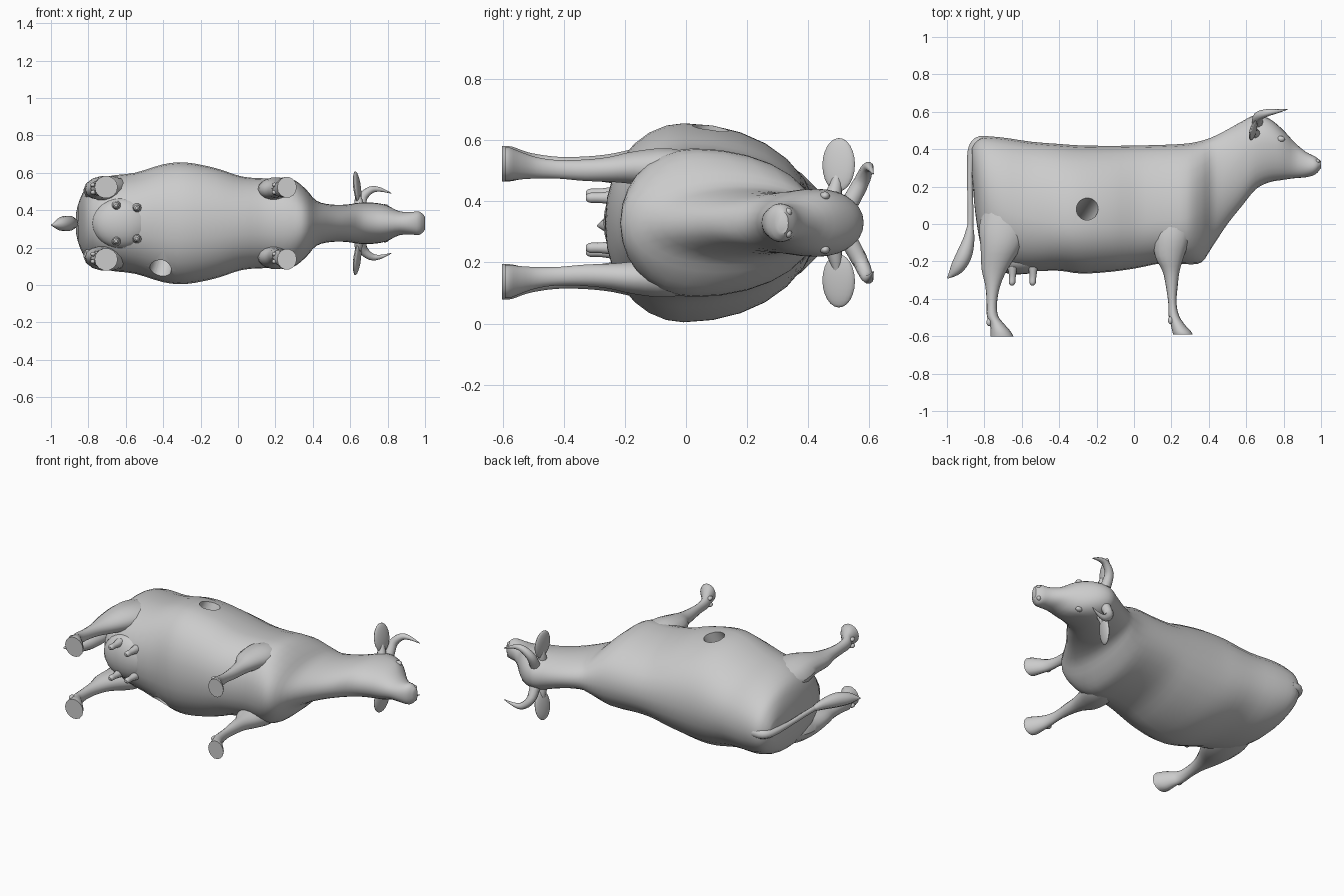
import bpy, bmesh, math
from mathutils import Vector, Matrix

if "Cube" in bpy.data.objects:
    bpy.data.objects.remove(bpy.data.objects["Cube"])

MID = 0.33  # height of the animal's symmetry plane (it lies on its side)
hide = bpy.data.materials.new("hide_grey")
hide.diffuse_color = (0.6, 0.6, 0.6, 1)
hide.use_nodes = True
hide.node_tree.nodes["Principled BSDF"].inputs["Base Color"].default_value = hide.diffuse_color


def smooth_rows(rows, n):
    """Catmull-Rom interpolation between table rows."""
    out = []
    for i in range(len(rows) - 1):
        p = [rows[max(0, min(len(rows) - 1, i + k))] for k in (-1, 0, 1, 2)]
        for s in range(n):
            t = s / n
            out.append([0.5 * (2 * b + (c - a) * t + (2 * a - 5 * b + 4 * c - d) * t * t
                               + (3 * b - a - 3 * c + d) * t ** 3) for a, b, c, d in zip(*p)])
    return out + [list(rows[-1])]


def finish(name, bm, angle=40):
    bmesh.ops.recalc_face_normals(bm, faces=bm.faces)
    me = bpy.data.meshes.new(name)
    bm.to_mesh(me)
    bm.free()
    ob = bpy.data.objects.new(name, me)
    bpy.context.collection.objects.link(ob)
    me.materials.append(hide)
    shade(ob, angle)
    return ob


def shade(ob, angle=40):
    bpy.ops.object.select_all(action='DESELECT')
    ob.select_set(True)
    bpy.context.view_layer.objects.active = ob
    bpy.ops.object.shade_smooth_by_angle(angle=math.radians(angle))


def loft(name, rings, angle=40):
    bm = bmesh.new()
    loops = [[bm.verts.new(p) for p in r] for r in rings]
    n = len(loops[0])
    for a, b in zip(loops, loops[1:]):
        for i in range(n):
            bm.faces.new((a[i], a[(i + 1) % n], b[(i + 1) % n], b[i]))
    bm.faces.new(loops[0])
    bm.faces.new(loops[-1])
    return finish(name, bm, angle)


def tube(name, rows, n=10, steps=4):
    """Round tapered tube; rows are x, y, z, radius."""
    rows = smooth_rows(rows, steps)
    pts = [Vector(r[:3]) for r in rows]
    rings = []
    for i, p in enumerate(pts):
        d = pts[min(i + 1, len(pts) - 1)] - pts[max(i - 1, 0)]
        q = d.to_track_quat('Z', 'Y')
        rings.append([p + q @ Vector((math.cos(a), math.sin(a), 0)) * max(rows[i][3], 0.002)
                      for a in (2 * math.pi * k / n for k in range(n))])
    return loft(name, rings)


def ball(name, c, r, rot=None):
    bm = bmesh.new()
    bmesh.ops.create_uvsphere(bm, u_segments=20, v_segments=12, radius=1)
    m = Matrix.Translation(c) @ (rot or Matrix()) @ Matrix.Diagonal((*r, 1))
    bmesh.ops.transform(bm, matrix=m, verts=bm.verts)
    return finish(name, bm)


# Trunk, neck and head: x, back y, belly y, widest y, half width
SECTIONS = [
    (-0.865, 0.41, 0.25, 0.34, 0.06), (-0.845, 0.44, 0.03, 0.26, 0.13),
    (-0.80, 0.467, -0.17, 0.15, 0.205), (-0.70, 0.462, -0.23, 0.08, 0.25),
    (-0.55, 0.44, -0.25, 0.03, 0.27), (-0.40, 0.428, -0.25, 0.0, 0.315),
    (-0.28, 0.42, -0.265, -0.01, 0.325), (-0.12, 0.418, -0.255, -0.01, 0.295),
    (0.02, 0.42, -0.235, 0.0, 0.25), (0.15, 0.423, -0.21, 0.02, 0.24),
    (0.28, 0.43, -0.215, 0.03, 0.24), (0.36, 0.445, -0.205, 0.08, 0.185),
    (0.42, 0.465, -0.12, 0.16, 0.12), (0.50, 0.505, 0.0, 0.26, 0.10),
    (0.58, 0.55, 0.10, 0.36, 0.10), (0.65, 0.582, 0.185, 0.42, 0.11),
    (0.72, 0.565, 0.222, 0.43, 0.11), (0.79, 0.51, 0.235, 0.41, 0.098),
    (0.86, 0.435, 0.245, 0.34, 0.065), (0.92, 0.385, 0.25, 0.31, 0.06),
    (0.97, 0.36, 0.265, 0.31, 0.062), (1.0, 0.335, 0.30, 0.318, 0.035)]
rings = []
for x, top, bot, mid, hw in smooth_rows(SECTIONS, 3):
    ring = []
    for k in range(28):
        a = 2 * math.pi * k / 28
        s, c = math.sin(a), math.cos(a)
        y = mid + s * ((top - mid) if s > 0 else (mid - bot))
        ring.append((x, y, MID + hw * math.copysign(abs(c) ** 0.92, c)))
    rings.append(ring)
body = loft("body", rings)

# Slanted round tunnel through the flank
p, q = Vector((-0.25, 0.08, 0.64)), Vector((-0.41, -0.15, 0.10))
bm = bmesh.new()
bmesh.ops.create_cone(bm, cap_ends=True, segments=32, radius1=0.058, radius2=0.058, depth=0.95)
axis = (p - q).to_track_quat('Z', 'Y').to_matrix().to_4x4()
bmesh.ops.transform(bm, matrix=Matrix.Translation((p + q) / 2) @ axis, verts=bm.verts)
cutter = finish("tunnel_cutter", bm)
cut = body.modifiers.new("tunnel", 'BOOLEAN')
cut.operation, cut.solver, cut.object = 'DIFFERENCE', 'EXACT', cutter
bpy.context.view_layer.objects.active = body
bpy.ops.object.modifier_apply(modifier="tunnel")
bpy.data.objects.remove(cutter)
shade(body)

# Legs: x, y, sideways offset, x radius, sideways radius
REAR = [(-0.68, 0.16, 0.15, 0.10, 0.07), (-0.69, 0.0, 0.17, 0.135, 0.08),
        (-0.71, -0.12, 0.185, 0.11, 0.068), (-0.745, -0.24, 0.178, 0.07, 0.05),
        (-0.755, -0.33, 0.18, 0.04, 0.038), (-0.76, -0.42, 0.183, 0.028, 0.034),
        (-0.757, -0.49, 0.188, 0.03, 0.038), (-0.735, -0.53, 0.19, 0.037, 0.046),
        (-0.715, -0.57, 0.193, 0.052, 0.058), (-0.705, -0.602, 0.193, 0.062, 0.06)]
FRONT = [(0.22, 0.10, 0.15, 0.08, 0.06), (0.205, -0.05, 0.175, 0.10, 0.07),
         (0.19, -0.17, 0.18, 0.078, 0.055), (0.198, -0.25, 0.175, 0.046, 0.042),
         (0.202, -0.33, 0.172, 0.032, 0.036), (0.205, -0.42, 0.175, 0.022, 0.031),
         (0.213, -0.49, 0.18, 0.028, 0.036), (0.235, -0.54, 0.187, 0.038, 0.046),
         (0.255, -0.575, 0.192, 0.05, 0.055), (0.262, -0.592, 0.192, 0.052, 0.056)]

for side, tag in ((1, "upper"), (-1, "lower")):
    for name, rows in (("rear_leg", REAR), ("front_leg", FRONT)):
        rings = [[(x + rx * math.cos(a), y, MID + side * (o + rz * math.sin(a)))
                  for a in (2 * math.pi * k / 14 for k in range(14))]
                 for x, y, o, rx, rz in smooth_rows(rows, 3)]
        loft(f"{tag}_{name}", rings)
    # Dewclaws behind the hooves
    for x, y in ((-0.775, -0.525), (0.195, -0.515)):
        for o in (0.165, 0.205):
            ball(f"{tag}_dewclaw", (x, y, MID + side * o), (0.014, 0.02, 0.012))
    # Horn, ear, eye and nostril
    tube(f"{tag}_horn", [(0.66, 0.54, MID + side * 0.07, 0.03), (0.665, 0.575, MID + side * 0.135, 0.026),
                         (0.71, 0.594, MID + side * 0.178, 0.02), (0.76, 0.602, MID + side * 0.18, 0.012),
                         (0.82, 0.613, MID + side * 0.16, 0.002)])
    ball(f"{tag}_ear", (0.637, 0.50, MID + side * 0.19), (0.016, 0.055, 0.088),
         Matrix.Rotation(side * -0.12, 4, 'Y') @ Matrix.Rotation(-0.25, 4, 'Z'))
    tube(f"{tag}_ear_base", [(0.65, 0.48, MID + side * 0.08, 0.03), (0.645, 0.49, MID + side * 0.12, 0.022),
                             (0.64, 0.495, MID + side * 0.16, 0.012)])
    ball(f"{tag}_eye", (0.785, 0.455, MID + side * 0.088), (0.022, 0.016, 0.014))
    ball(f"{tag}_nostril", (0.98, 0.335, MID + side * 0.035), (0.014, 0.012, 0.014))
    # Teats
    for x, o in ((-0.65, 0.095), (-0.54, 0.082)):
        tube(f"{tag}_teat", [(x, -0.23, MID + side * o, 0.026), (x, -0.28, MID + side * o, 0.018),
                             (x - 0.002, -0.315, MID + side * o, 0.017),
                             (x - 0.002, -0.328, MID + side * o, 0.008)])

# Udder
ball("udder", (-0.62, -0.19, MID), (0.16, 0.08, 0.135))

# Tail with a tuft
tube("tail", [(-0.78, 0.44, MID, 0.03), (-0.835, 0.437, MID, 0.028), (-0.868, 0.385, MID, 0.022),
              (-0.877, 0.25, MID, 0.016), (-0.874, 0.08, MID, 0.015), (-0.875, -0.03, MID, 0.016)])
tube("tail_tuft", [(-0.875, 0.0, MID, 0.014), (-0.883, -0.08, MID, 0.03), (-0.91, -0.17, MID, 0.042),
                   (-0.95, -0.24, MID - 0.005, 0.034), (-0.997, -0.29, MID - 0.01, 0.003)])
